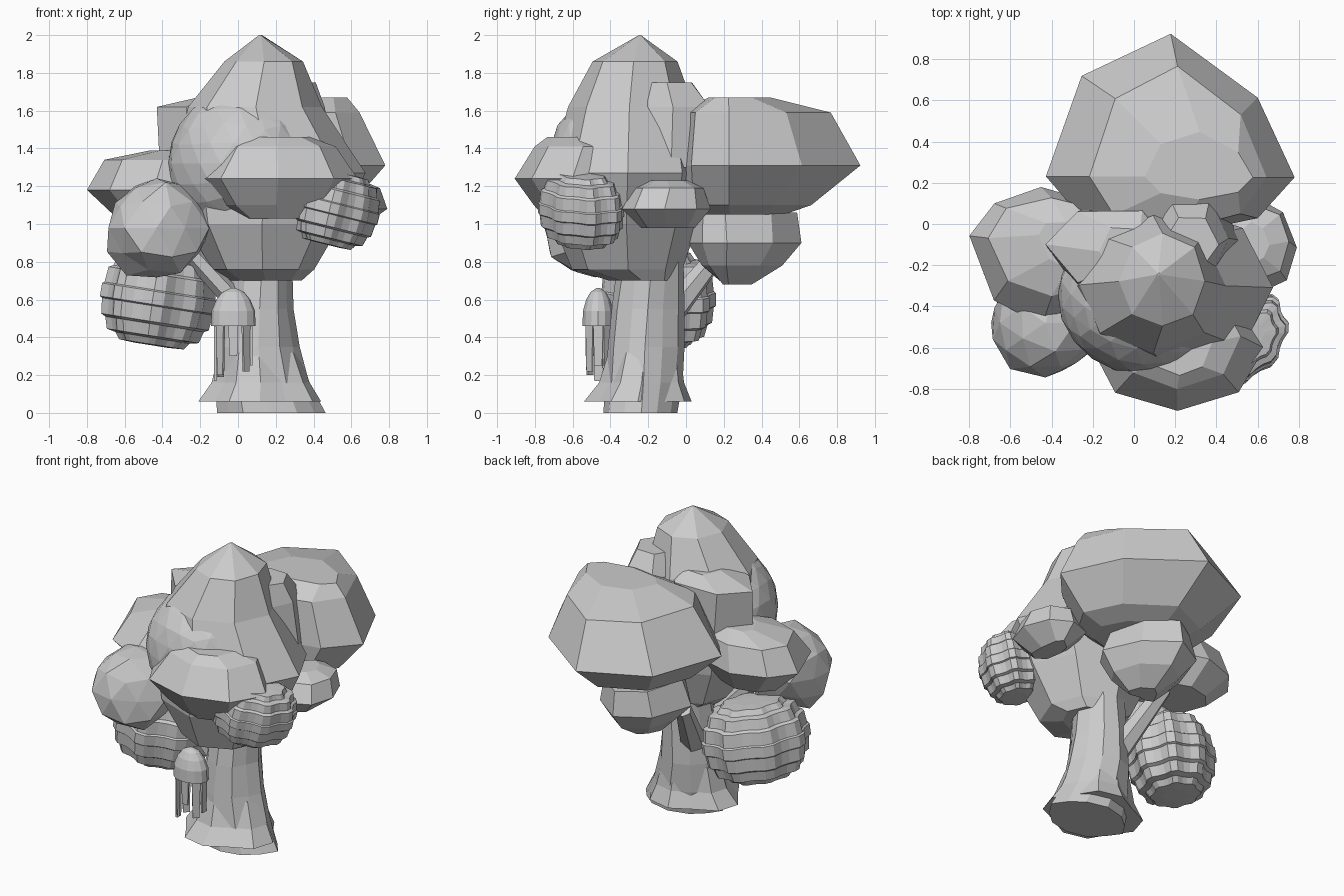
import bpy, bmesh, math, random
from mathutils import Vector, Matrix

if "Cube" in bpy.data.objects:
    bpy.data.objects.remove(bpy.data.objects["Cube"])
random.seed(4)


def finish(name, bm, matrix=None):
    if matrix:
        bmesh.ops.transform(bm, matrix=matrix, verts=bm.verts)
    bmesh.ops.recalc_face_normals(bm, faces=bm.faces)
    me = bpy.data.meshes.new(name)
    bm.to_mesh(me)
    bm.free()
    ob = bpy.data.objects.new(name, me)
    bpy.context.collection.objects.link(ob)
    return ob


def loft(name, rings, matrix=None):
    """Skin a list of point rings and cap both ends."""
    bm = bmesh.new()
    vs = [[bm.verts.new(p) for p in ring] for ring in rings]
    n = len(vs[0])
    for a, b in zip(vs, vs[1:]):
        for i in range(n):
            j = (i + 1) % n
            bm.faces.new((a[i], a[j], b[j], b[i]))
    for end in (vs[0], vs[-1]):
        c = bm.verts.new(sum((v.co for v in end), Vector()) / n)
        for i in range(n):
            bm.faces.new((end[i], end[(i + 1) % n], c))
    return finish(name, bm, matrix)


def oval(z, x0, x1, y0, y1, n=8, jit=0.0, shape=(1,), yc=None, skew=0):
    """Ring filling the x and y extents; yc is the widest row, skew trims the rear right."""
    yc = (y0 + y1) / 2 if yc is None else yc
    out = []
    for i in range(n):
        a = math.tau * i / n
        k = shape[i % len(shape)]
        s = k * math.sin(a)
        if a < math.pi / 2:
            s *= 1 - skew * math.sin(2 * a)
        x = (x0 + x1) / 2 + (x1 - x0) / 2 * k * math.cos(a)
        y = yc + s * ((y1 - yc) if s > 0 else (yc - y0))
        out.append(Vector((x + random.uniform(-jit, jit), y + random.uniform(-jit, jit), z)))
    return out


def foliage(name, levels, n=8, jit=0.012, yc=None, skew=0):
    return loft(name, [oval(*lv, n=n, jit=jit, yc=yc, skew=skew) for lv in levels])


# Foliage clumps: each level is z, x range, y range
foliage("crown_foliage", [
    (.70, -.04, .34, -.40, -.06), (.76, -.14, .40, -.60, -.02), (1.0, -.28, .54, -.70, .06),
    (1.27, -.34, .68, -.72, .10), (1.62, -.26, .44, -.63, .04), (1.86, -.07, .35, -.50, -.05),
    (2.0, .115, .125, -.245, -.235)], jit=.006)
foliage("back_foliage", [
    (1.05, -.10, .46, .02, .52), (1.10, -.20, .60, -.04, .66), (1.31, -.43, .78, -.06, .92),
    (1.59, -.22, .64, -.03, .77), (1.67, .05, .58, .12, .45)], jit=.004, yc=.23, skew=.22)
foliage("left_foliage", [
    (1.02, -.62, -.2, -.36, .06), (1.18, -.79, -.1, -.50, .18), (1.34, -.70, -.1, -.36, .12),
    (1.39, -.46, -.2, -.22, .02)], yc=-.06)
foliage("front_foliage", [
    (1.03, .0, .45, -.74, -.4), (1.1, -.1, .52, -.80, -.35), (1.24, -.21, .63, -.91, -.3),
    (1.41, -.10, .52, -.80, -.3), (1.46, .05, .38, -.74, -.4)], jit=.006)
foliage("right_foliage", [
    (.98, .52, .66, -.24, .04), (1.08, .40, .79, -.35, .14), (1.19, .42, .75, -.28, .10),
    (1.23, .50, .66, -.2, .0)])
foliage("rear_low_foliage", [
    (.68, .04, .22, .20, .34), (.78, -.08, .34, .08, .50), (.90, -.18, .42, .02, .61),
    (1.06, -.12, .36, .04, .60)], n=8, yc=.22, skew=.15)
foliage("upper_left_foliage", [
    (1.2, -.37, .1, -.3, .04), (1.36, -.42, .2, -.36, .10), (1.62, -.42, .2, -.30, .08),
    (1.68, -.18, .1, -.25, .0)], n=6)
foliage("upper_right_foliage", [
    (1.3, .1, .52, -.3, .14), (1.62, .08, .47, -.27, .14), (1.75, .15, .40, -.22, .04)], n=6)


def round_clump(name, centre, size, level, jit):
    bm = bmesh.new()
    bmesh.ops.create_icosphere(bm, subdivisions=level, radius=1)
    for v in bm.verts:
        v.co *= 1 + random.uniform(-jit, jit)
    return finish(name, bm, Matrix.Translation(centre) @ Matrix.Diagonal((*size, 1)))


round_clump("front_left_foliage", (-.43, -.48, .98), (.28, .265, .27), 2, .10)
round_clump("front_fill_foliage", (.03, -.34, 1.32), (.40, .39, .40), 3, .012)


# Ribbed hives: stepped rings, with alternating raised panels
def hive(name, centre, size, tilt):
    prof = [(.30, -1), (.58, -.98), (.66, -.84), (.82, -.80), (.88, -.55), (.96, -.50),
            (.99, -.17), (1.03, -.14), (1.03, .14), (.99, .17), (.96, .50), (.88, .55),
            (.82, .80), (.66, .84), (.58, .98), (.30, 1)]
    rings = [oval(z, -r, r, -r, r, n=32, shape=(1, 1, .91, .91)) for r, z in prof]
    m = (Matrix.Translation(centre) @ Matrix.Rotation(math.radians(tilt), 4, 'Y')
         @ Matrix.Rotation(math.radians(45), 4, 'Z') @ Matrix.Diagonal((*size, 1)))
    return loft(name, rings, matrix=m)


hive("large_hive", (-.42, -.15, .605), (.33, .27, .25), 9)
hive("small_hive", (.515, -.55, 1.08), (.255, .20, .195), 14)

# Trunk with root ridges
ridges = (1.0, .92, 1.0, 1.04, 1.0, .92)
loft("trunk", [oval(z, x0, x1, y0, y1, n=12, jit=.006, shape=ridges) for z, x0, x1, y0, y1 in [
    (0, -.11, .46, -.43, -.05), (.16, -.12, .38, -.42, -.03), (.35, -.11, .33, -.41, -.02),
    (.55, -.07, .30, -.39, -.02), (.80, -.04, .29, -.35, -.02)]])
# Flared root skirt
loft("root_skirt", [oval(z, x0, x1, y0, y1, n=12, shape=(1, .85, 1)) for z, x0, x1, y0, y1 in [
    (.06, -.21, .44, -.54, .03), (.16, -.14, .38, -.46, -.01), (.32, -.10, .32, -.41, -.03)]])


# Branches
def branch(name, a, b, r0, r1):
    a, b = Vector(a), Vector(b)
    d = b - a
    bm = bmesh.new()
    bmesh.ops.create_cone(bm, cap_ends=True, segments=6, radius1=r0, radius2=r1, depth=d.length)
    return finish(name, bm, Matrix.Translation((a + b) / 2) @ d.to_track_quat('Z', 'Y').to_matrix().to_4x4())


branch("rear_branch", (.03, -.12, .48), (-.10, .17, .84), .08, .05)
branch("left_branch", (.05, -.26, .52), (-.28, -.30, .88), .06, .05)

# Hanging honey drop: dome, ragged flared rim and dangling strips
cx, cy = -.025, -.465
dome = [(.085, .46), (.118, .46), (.115, .54), (.09, .60), (.058, .64), (.015, .66)]
loft("hanging_dome", [oval(z, cx - r, cx + r, cy - r * .72, cy + r * .72, n=14) for r, z in dome])
ends = (.25, .25, .38, .19, .17, .20, .30, .22)
for i, end in enumerate(ends):
    a = math.tau * i / len(ends)
    bm = bmesh.new()
    bmesh.ops.create_cube(bm, size=1)
    for v in bm.verts:
        if v.co.z < 0:
            v.co.x *= .75
    finish("hanging_strip", bm, Matrix.Translation((cx + .095 * math.cos(a), cy + .062 * math.sin(a), (end + .5) / 2))
           @ Matrix.Rotation(a + math.pi / 2, 4, 'Z') @ Matrix.Diagonal((.055, .012, .5 - end, 1)))
